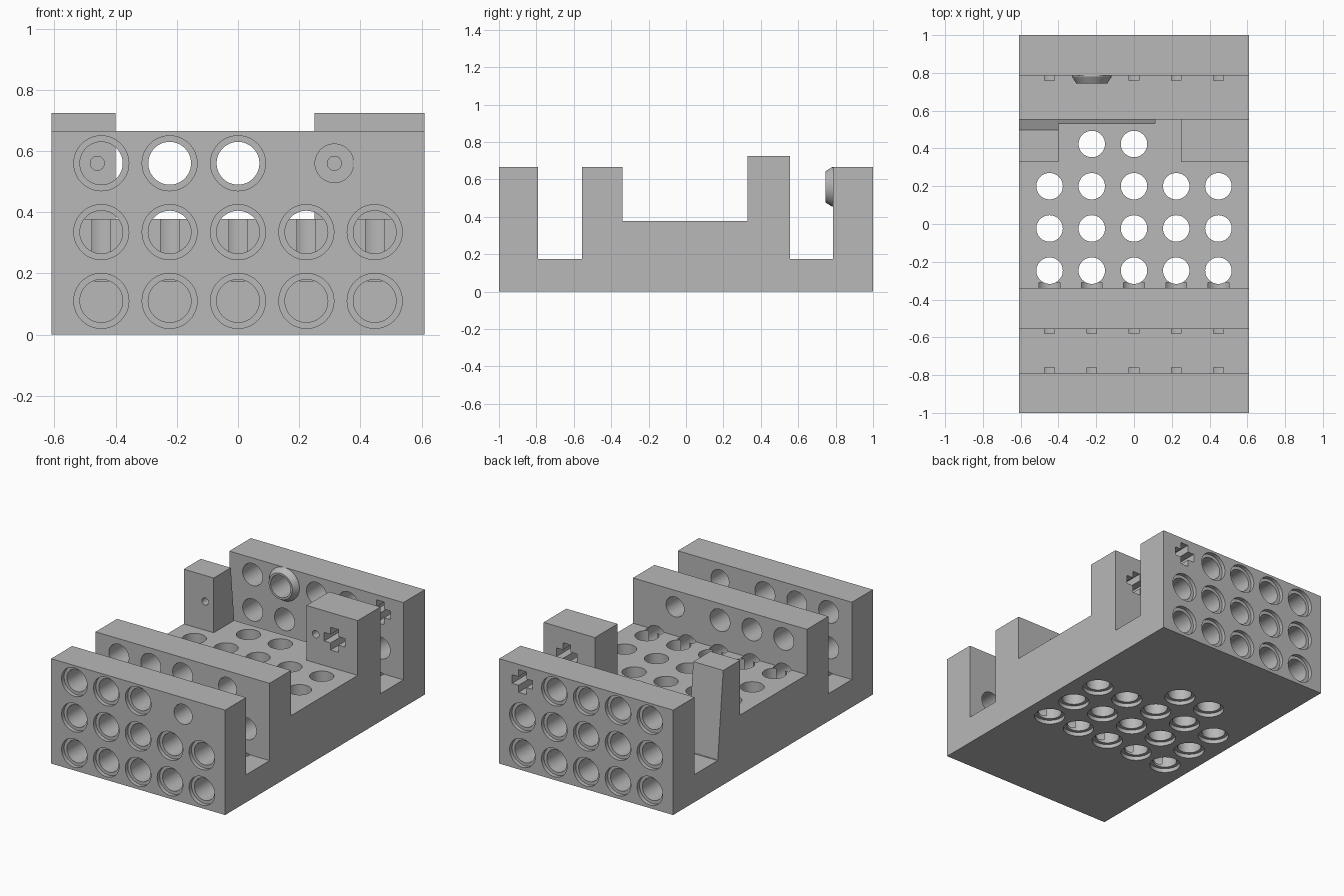
import bpy, bmesh, math
from mathutils import Vector

old = bpy.data.objects.get("Cube")
if old:
    bpy.data.objects.remove(old, do_unlink=True)

grey = bpy.data.materials.new("light_grey")
grey.use_nodes = True
grey.diffuse_color = (0.48, 0.48, 0.48, 1)
grey.node_tree.nodes["Principled BSDF"].inputs["Base Color"].default_value = grey.diffuse_color

PITCH = 0.2235
COLS = [i * PITCH for i in range(-2, 3)]
LOW, MID, TOP = 0.11, 0.335, 0.56      # heights of the hole rows
BORE, RIM, RIM_DEPTH = 0.07, 0.09, 0.025
SIDES = 48


def place(axis, a, b, t):
    """Point (a, b) in the plane across an axis, at t along it."""
    return Vector({"x": (t, a, b), "y": (a, t, b), "z": (a, b, t)}[axis])


def prism(bm, points, axis, lo, hi):
    ends = [[bm.verts.new(place(axis, a, b, t)) for a, b in points] for t in (lo, hi)]
    for ring in ends:
        bm.faces.new(ring)
    for i in range(len(points)):
        j = (i + 1) % len(points)
        bm.faces.new((ends[0][i], ends[0][j], ends[1][j], ends[1][i]))


def lathe(bm, a, b, axis, profile, closed=False):
    """Revolve (radius, position) pairs; closed makes a ring, otherwise capped."""
    rings = []
    for r, t in profile:
        angles = [math.tau * k / SIDES for k in range(SIDES)]
        rings.append([bm.verts.new(place(axis, a + r * math.cos(w), b + r * math.sin(w), t))
                      for w in angles])
    pairs = list(zip(rings, rings[1:]))
    if closed:
        pairs.append((rings[-1], rings[0]))
    else:
        bm.faces.new(rings[0])
        bm.faces.new(rings[-1])
    for p, q in pairs:
        for i in range(SIDES):
            j = (i + 1) % SIDES
            bm.faces.new((p[i], p[j], q[j], q[i]))


def finish(name, bm):
    bmesh.ops.recalc_face_normals(bm, faces=bm.faces)
    mesh = bpy.data.meshes.new(name)
    bm.to_mesh(mesh)
    bm.free()
    mesh.materials.append(grey)
    ob = bpy.data.objects.new(name, mesh)
    bpy.context.collection.objects.link(ob)
    return ob


def activate(ob):
    bpy.ops.object.select_all(action="DESELECT")
    ob.select_set(True)
    bpy.context.view_layer.objects.active = ob


def cut(ob, name, bm):
    cutter = finish(name, bm)
    cutter.hide_render = True
    mod = ob.modifiers.new(name, "BOOLEAN")
    mod.operation, mod.solver, mod.object = "DIFFERENCE", "EXACT", cutter
    activate(ob)
    bpy.ops.object.modifier_apply(modifier=name)
    bpy.data.objects.remove(cutter, do_unlink=True)


# Frame: side profile with end walls, two slots and a central hump
bm = bmesh.new()
prism(bm, [(-1, 0), (1, 0), (1, 0.665), (0.785, 0.665), (0.785, 0.175), (0.555, 0.175),
           (0.555, 0.725), (0, 0.725), (0, 0.665), (-0.555, 0.665), (-0.555, 0.175),
           (-0.79, 0.175), (-0.79, 0.665), (-1, 0.665)], "x", -0.61, 0.61)
frame = finish("frame", bm)

# Open deck, leaving the two rear blocks standing
bm = bmesh.new()
prism(bm, [(-0.7, -0.34), (0.7, -0.34), (0.7, 0.328), (0.25, 0.328), (0.25, 0.65),
           (-0.4, 0.65), (-0.4, 0.328), (-0.7, 0.328)], "z", 0.378, 0.9)
cut(frame, "deck_opening", bm)

# Sloped back of the narrow block and deck edge
bm = bmesh.new()
prism(bm, [(0.553, 0.18), (0.65, 0.18), (0.65, 0.9), (0.481, 0.9)], "x", -0.7, 0.11)
cut(frame, "slope_cut", bm)

# Round holes through the three cross walls
bm = bmesh.new()
front_holes = [(x, z) for z in (LOW, MID) for x in COLS] + [(x, TOP) for x in COLS[:3]]
rear_holes = [(x, z) for z in (LOW, MID) for x in COLS] + [(x, TOP) for x in COLS[:4]]
for x, z in front_holes:
    lathe(bm, x, z, "y", [(RIM, -1.02), (RIM, -1 + RIM_DEPTH), (BORE, -1 + RIM_DEPTH), (BORE, -0.76)])
    lathe(bm, x, z, "y", [(BORE, -0.58), (BORE, -0.31)])
for x, z in rear_holes:
    lathe(bm, x, z, "y", [(RIM, 1.02), (RIM, 1 - RIM_DEPTH), (BORE, 1 - RIM_DEPTH), (BORE, 0.76)])
# Plain shaft hole and the small blind holes in the blocks
for lo, hi in ((-1.02, -0.76), (-0.58, -0.31)):
    lathe(bm, 0.315, TOP, "y", [(0.063, lo), (0.063, hi)])
for x in (-0.46, 0.315):
    lathe(bm, x, TOP, "y", [(0.023, 0.3), (0.023, 0.43)])
cut(frame, "wall_holes", bm)

# Vertical holes through the deck, rimmed underneath
bm = bmesh.new()
deck_holes = [(x, -0.247 + r * PITCH) for r in range(3) for x in COLS]
deck_holes += [(x, -0.247 + 3 * PITCH) for x in COLS[1:3]]
for x, y in deck_holes:
    lathe(bm, x, y, "z", [(RIM, -0.02), (RIM, RIM_DEPTH), (BORE, RIM_DEPTH), (BORE, 0.45)])
cut(frame, "deck_holes", bm)

# Cross-shaped axle holes in the wide block and rear wall
bm = bmesh.new()
arm, half = 0.072, 0.027
quarter = [(arm, -half), (arm, half), (half, half)]
cross = []
for k in range(4):
    c, s = round(math.cos(k * math.pi / 2)), round(math.sin(k * math.pi / 2))
    cross += [(COLS[4] + c * a - s * b, TOP + s * a + c * b) for a, b in quarter]
for lo, hi in ((0.25, 0.62), (0.7, 1.02)):
    prism(bm, cross, "y", lo, hi)
cut(frame, "axle_holes", bm)

# Tapered collar around one hole inside the rear wall
bm = bmesh.new()
lathe(bm, COLS[1], TOP, "y", [(BORE, 0.787), (0.105, 0.787), (0.105, 0.78), (0.083, 0.745),
                              (BORE, 0.745)], closed=True)
collar = finish("hole_collar", bm)

for ob in (frame, collar):
    activate(ob)
    bpy.ops.object.shade_smooth_by_angle(angle=math.radians(25))
